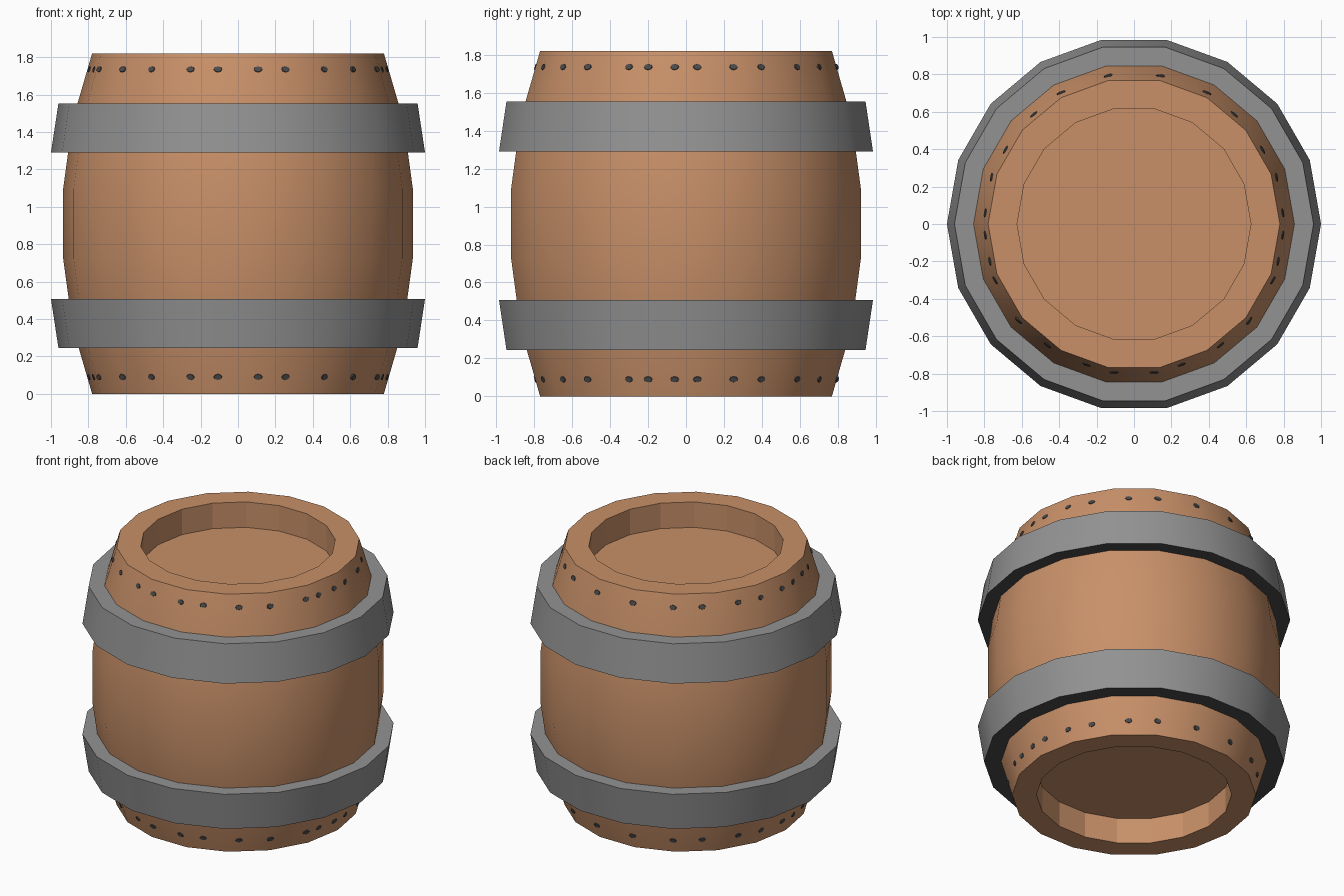
import bpy, bmesh, math
from mathutils import Matrix, Vector

if "Cube" in bpy.data.objects:
    bpy.data.objects.remove(bpy.data.objects["Cube"])

SIDES = 18


def material(name, rgb):
    m = bpy.data.materials.new(name)
    m.diffuse_color = (*rgb, 1)
    m.use_nodes = True
    m.node_tree.nodes["Principled BSDF"].inputs["Base Color"].default_value = m.diffuse_color
    return m


wood = material("wood_brown", (0.58, 0.28, 0.14))
metal = material("hoop_grey", (0.29, 0.29, 0.29))
dark = material("dark_grey", (0.07, 0.07, 0.07))


def lathe(name, profile, mats, closed=False):
    """Spin an (r, z) profile around z; cap open ends with n-gons."""
    bm = bmesh.new()
    rings = []
    for r, z in profile:
        rings.append([bm.verts.new((r * math.cos(2 * math.pi * i / SIDES),
                                    r * math.sin(2 * math.pi * i / SIDES), z))
                      for i in range(SIDES)])
    pairs = list(zip(rings, rings[1:]))
    if closed:
        pairs.append((rings[-1], rings[0]))
    else:
        bm.faces.new(rings[0][::-1])
        bm.faces.new(rings[-1])
    for a, b in pairs:
        for i in range(SIDES):
            j = (i + 1) % SIDES
            bm.faces.new((a[i], a[j], b[j], b[i]))
    bmesh.ops.recalc_face_normals(bm, faces=bm.faces)
    return finish(name, bm, mats)


def finish(name, bm, mats):
    me = bpy.data.meshes.new(name)
    bm.to_mesh(me)
    bm.free()
    for m in mats:
        me.materials.append(m)
    ob = bpy.data.objects.new(name, me)
    bpy.context.collection.objects.link(ob)
    return ob


def smooth_outside(ob):
    """Smooth the outward side faces, leave rims and recesses flat."""
    bpy.ops.object.select_all(action='DESELECT')
    ob.select_set(True)
    bpy.context.view_layer.objects.active = ob
    bpy.ops.object.shade_smooth_by_angle(angle=math.radians(30))
    for p in ob.data.polygons:
        outward = p.normal.x * p.center.x + p.normal.y * p.center.y
        p.use_smooth = outward > 0.1


# Barrel body with recessed lids at both ends
outer = [(0.78, 0), (0.885, 0.36), (0.935, 0.725),
         (0.935, 1.095), (0.885, 1.46), (0.78, 1.82)]
body = lathe("barrel_body",
             [(0.625, 0.18), (0.625, 0)] + outer + [(0.625, 1.82), (0.625, 1.64)],
             [wood])
smooth_outside(body)

# Two tapered hoops with dark undersides
for name, z0, z1, r0, r1 in (("lower_hoop", 0.245, 0.508, 0.96, 1.0),
                             ("upper_hoop", 1.29, 1.553, 1.0, 0.96)):
    hoop = lathe(name, [(0.82, z0), (r0, z0), (r1, z1), (0.82, z1)],
                 [metal, dark], closed=True)
    for p in hoop.data.polygons:
        if p.normal.z < -0.9:
            p.material_index = 1
    smooth_outside(hoop)

# Rows of flat nail heads, mirrored left and right
half = [-82.3, -71.3, -54.5, -40, -22, -14.5, -4.3, 4.3, 18.2, 30, 47.5, 61, 80]
for name, z, tilt in (("lower_nails", 0.09, -1), ("upper_nails", 1.735, 1)):
    bm = bmesh.new()
    ring_r = 0.78 + 0.105 * min(z, 1.82 - z) / 0.36
    for deg in half + [180 - d for d in half]:
        face_deg = math.floor(deg / 20) * 20 + 10
        a, f = math.radians(deg), math.radians(face_deg)
        r = ring_r * math.cos(math.radians(10)) / math.cos(a - f)
        normal = Vector((math.cos(f), math.sin(f), tilt * 0.295)).normalized()
        place = (Matrix.Translation((r * math.cos(a), r * math.sin(a), z))
                 @ normal.to_track_quat('Z', 'Y').to_matrix().to_4x4()
                 @ Matrix.Diagonal((1.25, 0.9, 1, 1)))
        bmesh.ops.create_cone(bm, cap_ends=True, segments=8, radius1=0.02,
                              radius2=0.017, depth=0.008, matrix=place)
    finish(name, bm, [dark])
